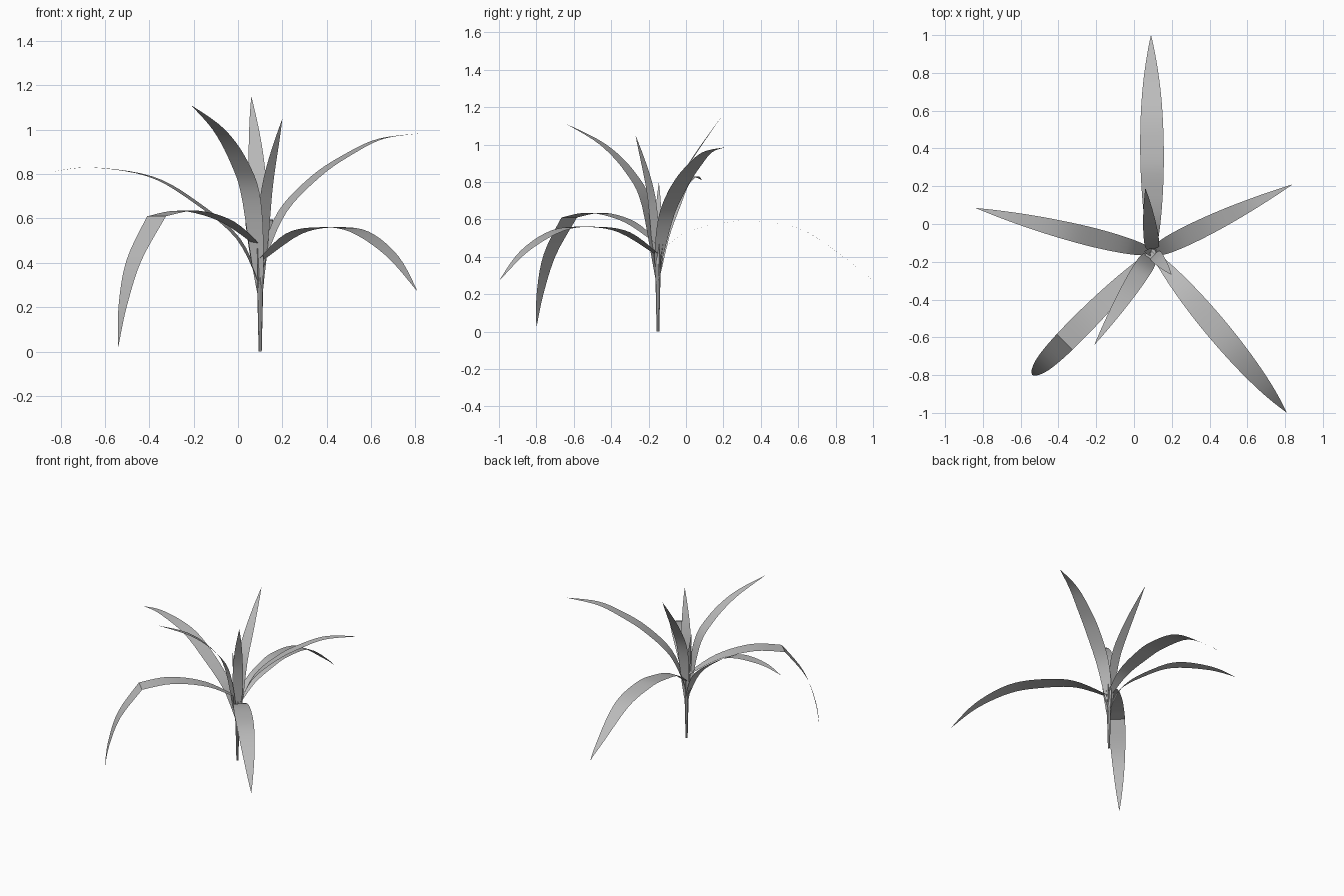
import bpy, bmesh
from mathutils import Vector

if "Cube" in bpy.data.objects:
    bpy.data.objects.remove(bpy.data.objects["Cube"])

ROOT = Vector((0.1, -0.15, 0))
STEPS = 5

leaf_grey = bpy.data.materials.new("leaf_grey")
leaf_grey.use_nodes = True
colour = (0.5, 0.5, 0.5, 1)
leaf_grey.diffuse_color = colour
leaf_grey.node_tree.nodes["Principled BSDF"].inputs["Base Color"].default_value = colour


def finish(name, bm):
    mesh = bpy.data.meshes.new(name)
    bm.to_mesh(mesh)
    bm.free()
    obj = bpy.data.objects.new(name, mesh)
    bpy.context.collection.objects.link(obj)
    mesh.materials.append(leaf_grey)
    bpy.ops.object.select_all(action="DESELECT")
    obj.select_set(True)
    bpy.context.view_layer.objects.active = obj
    bpy.ops.object.shade_smooth_by_angle(angle=0.5)


def smooth_path(points):
    """Spline through the points; a repeated point makes a sharp fold."""
    ends = [points[0]] + points + [points[-1]]
    path = [points[0]]
    for a, b, c, d in zip(ends, ends[1:], ends[2:], ends[3:]):
        if (c - b).length == 0:
            continue
        for i in range(1, STEPS + 1):
            t = i / STEPS
            path.append(0.5 * (2 * b + (c - a) * t + (2 * a - 5 * b + 4 * c - d) * t**2
                               + (3 * b - a - 3 * c + d) * t**3))
    return path


def width_at(s):
    if s < 0.45:
        return 1 - 0.75 * ((0.45 - s) / 0.45) ** 2
    return 1 - ((s - 0.45) / 0.55) ** 2


def leaf(name, tip, width, profile):
    """Flat blade growing from the stem; profile is (share of reach, height)."""
    reach = Vector((*tip, 0)) - Vector((ROOT.x, ROOT.y, 0))
    side = Vector((-reach.y, reach.x, 0)).normalized()
    path = smooth_path([ROOT + reach * t + Vector((0, 0, z)) for t, z in profile])
    lengths = [0]
    for a, b in zip(path, path[1:]):
        lengths.append(lengths[-1] + (b - a).length)
    bm = bmesh.new()
    previous = None
    for p, s in zip(path[:-1], lengths):
        half = side * width * width_at(s / lengths[-1]) / 2
        pair = [bm.verts.new(p + half), bm.verts.new(p - half)]
        if previous:
            bm.faces.new((previous[0], previous[1], pair[1], pair[0]))
        previous = pair
    bm.faces.new((previous[0], previous[1], bm.verts.new(path[-1])))
    finish(name, bm)


# Drooping outer leaves
leaf("back_leaf", (0.09, 1.0), 0.125,
     [(0, .42), (.13, .53), (.3, .58), (.45, .592), (.68, .54), (.93, .34), (1, .27)])
leaf("front_left_leaf", (0.81, -1.0), 0.12,
     [(0, .41), (.21, .53), (.42, .56), (.63, .54), (.84, .43), (1, .27)])
leaf("folded_leaf", (-0.54, -0.8), 0.12,
     [(0, .47), (.23, .585), (.5, .635), (.73, .61), (.73, .61), (.89, .41), (.97, .2), (1, .02)])

# Arching side leaves
leaf("left_leaf", (0.84, 0.21), 0.1,
     [(0, .3), (.02, .42), (.135, .63), (.34, .79), (.54, .89), (.74, .96), (1, .985)])
leaf("right_leaf", (-0.84, 0.085), 0.1,
     [(0, .3), (.106, .51), (.32, .68), (.53, .79), (.81, .83), (1, .81)])

# Upright inner leaves
leaf("tall_front_leaf", (-0.21, -0.64), 0.1,
     [(0, .25), (.12, .67), (.3, .85), (.6, 1.0), (1, 1.11)])
leaf("small_front_leaf", (0.2, -0.27), 0.07,
     [(0, .25), (.18, .6), (.42, .8), (1, 1.05)])
leaf("tall_back_leaf", (0.06, 0.19), 0.08,
     [(0, .25), (.15, .65), (.44, .87), (1, 1.15)])
leaf("centre_sprout", (0.055, -0.145), 0.04,
     [(0, .25), (.35, .55), (1, .8)])

# Stem, slightly wider at the top
bm = bmesh.new()
bmesh.ops.create_cone(bm, cap_ends=True, segments=8, radius1=0.007, radius2=0.017, depth=0.44)
bmesh.ops.translate(bm, verts=bm.verts, vec=ROOT + Vector((0, 0, 0.22)))
finish("stem", bm)
